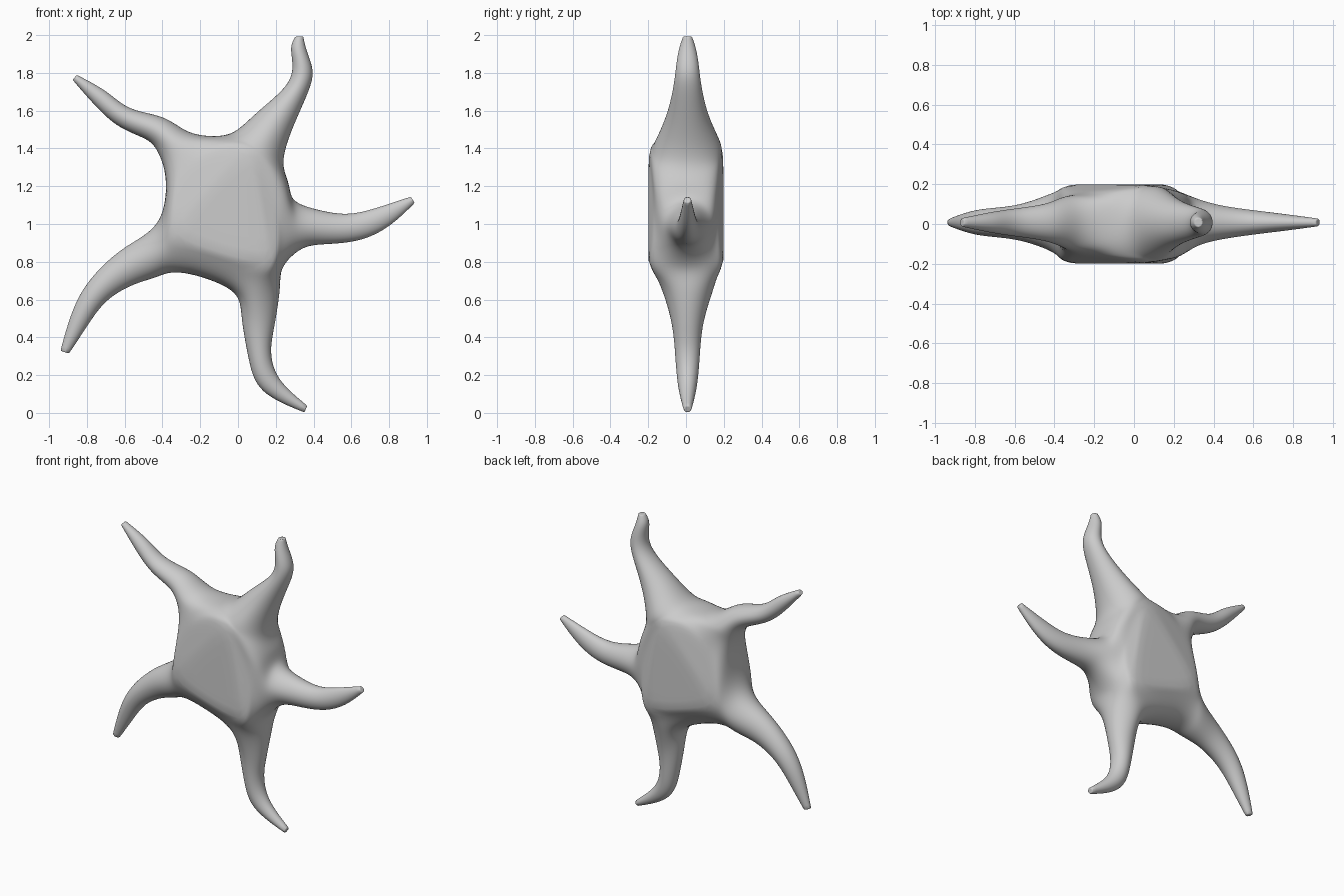
import bpy, bmesh

if "Cube" in bpy.data.objects:
    bpy.data.objects.remove(bpy.data.objects["Cube"])

# Arms clockwise from lower left: each station is (edge a x,z, edge b x,z), root to tip
ARMS = [
    [(-.43, .738, -.43, .985), (-.56, .69, -.60, .86), (-.70, .60, -.77, .705),
     (-.80, .47, -.87, .535), (-.895, .32, -.935, .335)],
    [(-.41, 1.38, -.27, 1.48), (-.48, 1.455, -.40, 1.555), (-.62, 1.52, -.57, 1.605),
     (-.75, 1.63, -.70, 1.695), (-.87, 1.76, -.85, 1.785)],
    [(.02, 1.495, .225, 1.35), (.13, 1.60, .285, 1.53), (.26, 1.73, .37, 1.72),
     (.295, 1.84, .385, 1.83), (.287, 1.93, .358, 1.92), (.305, 1.99, .343, 1.99)],
    [(.30, 1.11, .335, .885), (.42, 1.065, .46, .905), (.58, 1.045, .64, .925),
     (.74, 1.08, .80, 1.0), (.91, 1.14, .93, 1.11)],
    [(.205, .65, -.02, .65), (.18, .46, .03, .50), (.168, .32, .065, .29),
     (.215, .175, .14, .12), (.36, .04, .345, .008)],
]
# Half thickness at each station
THICK = [[.14, .09, .07, .05, .022], [.13, .095, .07, .05, .022],
         [.175, .115, .075, .06, .045, .024], [.12, .085, .06, .04, .02],
         [.135, .085, .065, .05, .022]]
# Body corners at the arm roots (x, z, half thickness) and webs between arms
CORNERS = [(-.32, .95, .195), (-.24, 1.34, .16), (.05, 1.36, .195),
           (.22, 1.04, .165), (.14, .80, .195)]
WEBS = [(-.37, 1.21, .11), (-.10, 1.455, .10), (.25, 1.22, .12),
        (.23, .79, .11), (-.26, .76, .095)]
ARM_Y = .008   # arms sit slightly towards the back

bm = bmesh.new()
crease = bm.edges.layers.float.new("crease_edge")


def vert(x, y, z):
    return bm.verts.new((x, y, z))


# Body: corner and web points, front and back
front = [vert(x, -h, z) for x, z, h in CORNERS]
back = [vert(x, h, z) for x, z, h in CORNERS]
web_f = [vert(x, -h, z) for x, z, h in WEBS]
web_b = [vert(x, h, z) for x, z, h in WEBS]
for side, web in ((front, web_f), (back, web_b)):
    for tri in ((0, 2, 4), (0, 1, 2), (2, 3, 4)):
        bm.faces.new([side[k] for k in tri])
    for i in range(5):
        j = (i + 1) % 5
        bm.faces.new((side[i], web[i], side[j]))
        bm.edges.get((side[i], side[j]))[crease] = .85 if i == 4 else .4
    for a, b in ((0, 2), (2, 4)):
        bm.edges.get((side[a], side[b]))[crease] = .8

# Arms: six-sided rings lofted from the body to a blunt tip
for i in range(5):
    ring = [web_f[i - 1], front[i], web_f[i], web_b[i], back[i], web_b[i - 1]]
    for (ax, az, bx, bz), h in zip(ARMS[i], THICK[i]):
        mx, mz, s, y = (ax + bx) / 2, (az + bz) / 2, h * .5, ARM_Y
        new = [vert(ax, y - s, az), vert(mx, y - h, mz), vert(bx, y - s, bz),
               vert(bx, y + s, bz), vert(mx, y + h, mz), vert(ax, y + s, az)]
        for k in range(6):
            n = (k + 1) % 6
            bm.faces.new((ring[k], ring[n], new[n], new[k]))
        ring = new
    for e in bm.faces.new(ring).edges:
        e[crease] = 1.5 / 2
bmesh.ops.recalc_face_normals(bm, faces=bm.faces)

mesh = bpy.data.meshes.new("starfish")
bm.to_mesh(mesh)
bm.free()
starfish = bpy.data.objects.new("starfish", mesh)
bpy.context.collection.objects.link(starfish)
sub = starfish.modifiers.new("smooth", 'SUBSURF')
sub.levels = sub.render_levels = 3

# Push the cage outwards until the smooth surface passes through the measured points
target = [v.co.copy() for v in mesh.vertices]
for _ in range(8):
    bpy.context.view_layer.update()
    dg = bpy.context.evaluated_depsgraph_get()
    limit = [v.co.copy() for v in starfish.evaluated_get(dg).data.vertices[:len(target)]]
    for v, t, l in zip(mesh.vertices, target, limit):
        v.co += (t - l) * .8
    mesh.update()
    starfish.update_tag()

for p in mesh.polygons:
    p.use_smooth = True
